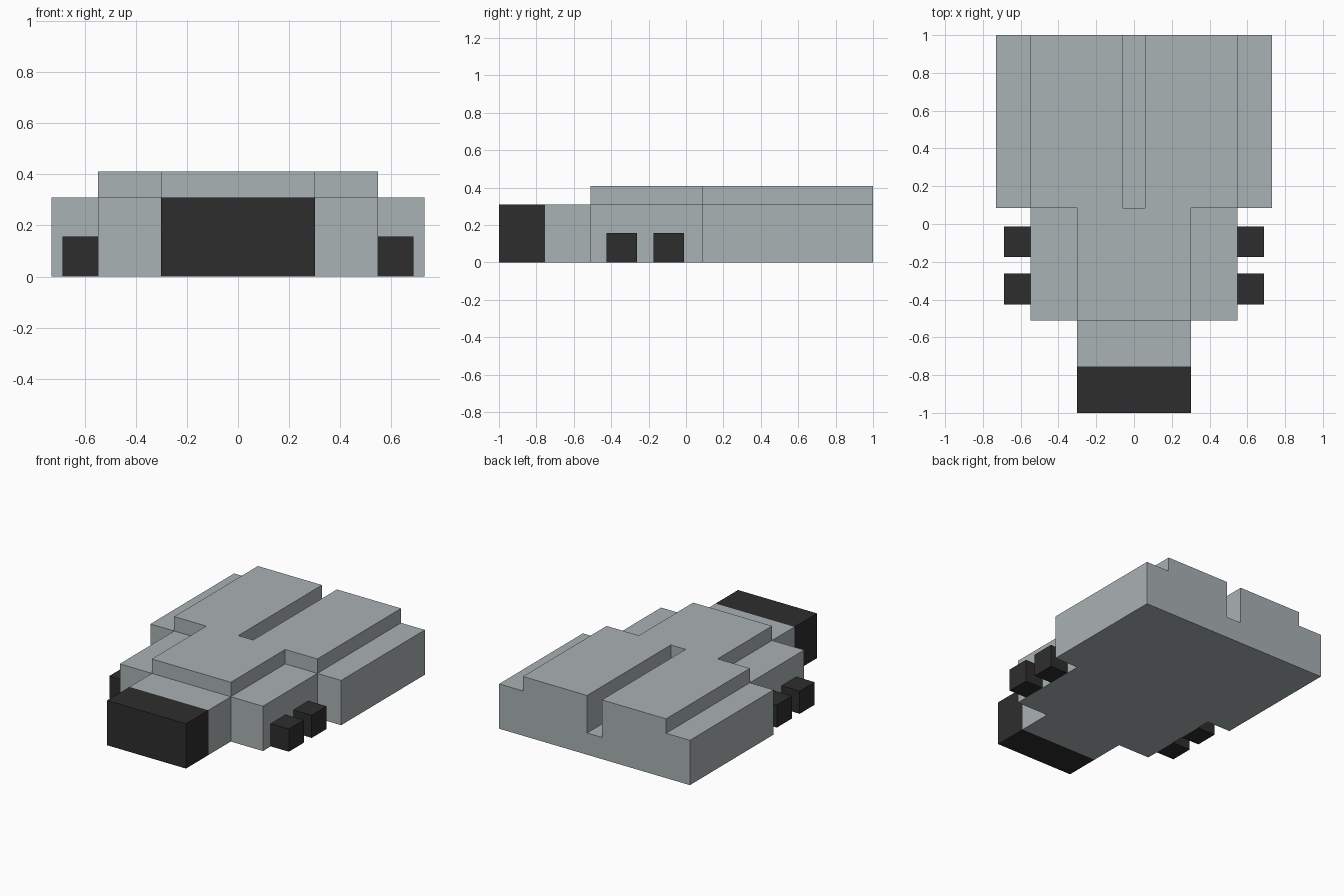
import bpy
import bmesh

cube = bpy.data.objects.get("Cube")
if cube:
    bpy.data.objects.remove(cube, do_unlink=True)


def make_material(name, colour):
    mat = bpy.data.materials.new(name)
    mat.use_nodes = True
    mat.diffuse_color = colour
    mat.node_tree.nodes["Principled BSDF"].inputs["Base Color"].default_value = colour
    return mat


GREY = make_material("hull_grey", (0.40, 0.445, 0.456, 1))
DARK = make_material("dark_charcoal", (0.027, 0.027, 0.027, 1))


def extrude_profile(name, profile, y0, y1, mat):
    """Extrude an (x, z) outline from y0 back to y1."""
    bm = bmesh.new()
    face = bm.faces.new([bm.verts.new((x, y0, z)) for x, z in profile])
    result = bmesh.ops.extrude_face_region(bm, geom=[face])
    moved = [v for v in result["geom"] if isinstance(v, bmesh.types.BMVert)]
    bmesh.ops.translate(bm, verts=moved, vec=(0, y1 - y0, 0))
    bmesh.ops.recalc_face_normals(bm, faces=bm.faces[:])
    mesh = bpy.data.meshes.new(name)
    bm.to_mesh(mesh)
    bm.free()
    mesh.materials.append(mat)
    obj = bpy.data.objects.new(name, mesh)
    bpy.context.collection.objects.link(obj)
    return obj


def mirrored(half):
    """Complete a right-hand outline, listed from bottom to top."""
    return half + [(-x, z) for x, z in reversed(half)]


def rectangle(x0, x1, height):
    return [(x0, 0), (x1, 0), (x1, height), (x0, height)]


# Main levels and stations
LOW, HIGH, SLOT_FLOOR = 0.31, 0.41, 0.15
NECK, BODY, WING, SLOT = 0.302, 0.548, 0.73, 0.057
NOSE_BACK, BODY_FRONT, REAR_FRONT = -0.755, -0.51, 0.085

# Rear hull with low side wings and a deep central slot
extrude_profile("rear_hull", mirrored([
    (WING, 0), (WING, LOW), (BODY, LOW), (BODY, HIGH),
    (SLOT, HIGH), (SLOT, SLOT_FLOOR)]), REAR_FRONT, 1, GREY)

# Middle hull with a raised spine
extrude_profile("middle_hull", mirrored([
    (BODY, 0), (BODY, LOW), (NECK, LOW), (NECK, HIGH)]),
    BODY_FRONT, REAR_FRONT, GREY)

# Neck and dark nose
extrude_profile("neck", rectangle(-NECK, NECK, LOW), NOSE_BACK, BODY_FRONT, GREY)
extrude_profile("nose", rectangle(-NECK, NECK, LOW), -1, NOSE_BACK, DARK)

# Small dark blocks, two on each side
for side, sign in (("left", 1), ("right", -1)):
    for place, y in (("front", -0.425), ("rear", -0.175)):
        x0, x1 = sorted((sign * BODY, sign * 0.687))
        extrude_profile(f"{place}_{side}_side_block",
                        rectangle(x0, x1, 0.157), y, y + 0.163, DARK)
